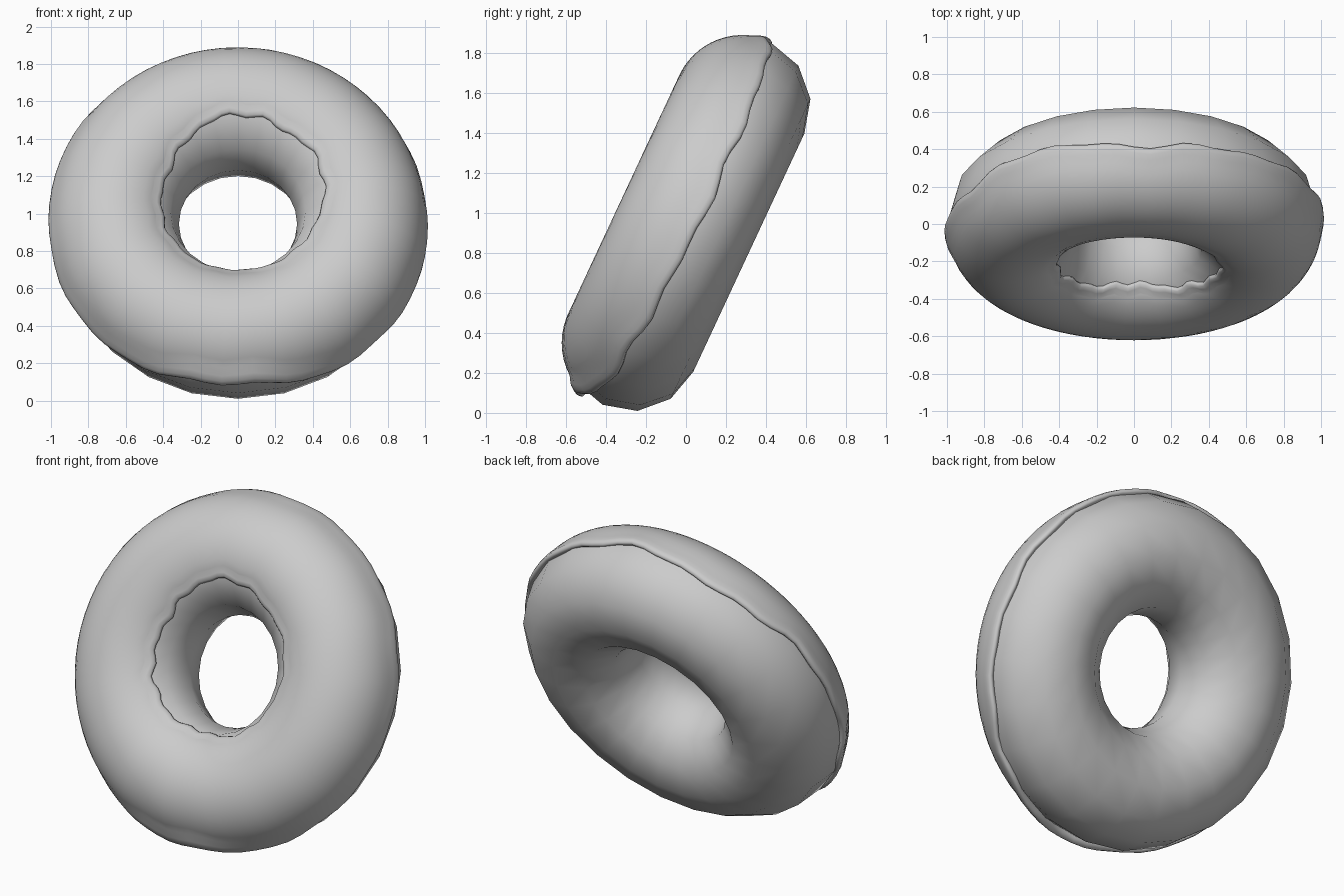
import bpy, bmesh, math

if "Cube" in bpy.data.objects:
    bpy.data.objects.remove(bpy.data.objects["Cube"])

R = 0.657            # ring radius
TILT = math.radians(65)
CENTRE = (0, 0.005, 0.945)


def ring_point(theta, alpha, r):
    """theta: clockwise from the top; alpha: 0 outside, 90 front, 180 hole."""
    rho = R + r * math.cos(alpha)
    return (rho * math.sin(theta), rho * math.cos(theta), r * math.sin(alpha))


def grid_object(name, rows, closed_section):
    """Skin a closed ring of cross-sections."""
    bm = bmesh.new()
    vs = [[bm.verts.new(p) for p in row] for row in rows]
    n, m = len(vs), len(vs[0])
    for i in range(n):
        a, b = vs[i], vs[(i + 1) % n]
        for j in range(m if closed_section else m - 1):
            k = (j + 1) % m
            f = bm.faces.new((a[j], a[k], b[k], b[j]))
            f.smooth = True
    bmesh.ops.recalc_face_normals(bm, faces=bm.faces)
    me = bpy.data.meshes.new(name)
    bm.to_mesh(me)
    bm.free()
    ob = bpy.data.objects.new(name, me)
    bpy.context.collection.objects.link(ob)
    ob.rotation_euler = (TILT, 0, 0)
    ob.location = CENTRE
    return ob


def loop_value(vals, t):
    """Catmull-Rom through a cyclic list, t in 0..1."""
    n = len(vals)
    s = t * n
    i = int(s)
    f = s - i
    a, b, c, d = (vals[(i + k) % n] for k in (-1, 0, 1, 2))
    return b + 0.5 * f * (c - a + f * (2*a - 5*b + 4*c - d + f * (3*(b - c) + d - a)))


# Dough: coarse smooth-shaded ring
dough_rows = [[ring_point(2 * math.pi * i / 24, 2 * math.pi * j / 12, 0.341)
               for j in range(12)] for i in range(24)]
grid_object("dough", dough_rows, True)

# Icing: wavy edges (degrees, every 30 degrees clockwise from the top)
outer = [2, -5, -9, -10, -5, 3, 20, 8, 0, 6, 5, -5]
inner = [63, 59, 60, 54, 45, 39, 31, 38, 42, 44, 46, 56]
# Rolled lip: (degrees in from the edge, radius)
lip = [(1.5, 0.325), (0, 0.340), (0.3, 0.352), (2.5, 0.360), (6, 0.359), (11, 0.353)]

icing_rows = []
N = 72
for i in range(N):
    t = i / N
    th = 2 * math.pi * t
    wob = 1.6 * math.sin(17 * th) + 1.2 * math.sin(11 * th + 1)
    lo = loop_value(outer, t) + wob
    hi = 180 - loop_value(inner, t) + wob
    drip = 0.016 * max(0, -math.cos(th)) ** 12     # fatter lip at the bottom
    sec = [(lo + a, r + (drip if r > 0.345 else 0)) for a, r in lip]
    steps = 14
    sec += [(lo + 18 + (hi - lo - 30) * k / steps, 0.349) for k in range(steps + 1)]
    sec += [(hi - a, r - 0.005) for a, r in reversed(lip)]
    icing_rows.append([ring_point(th, math.radians(a), r) for a, r in sec])
grid_object("icing", icing_rows, False)
